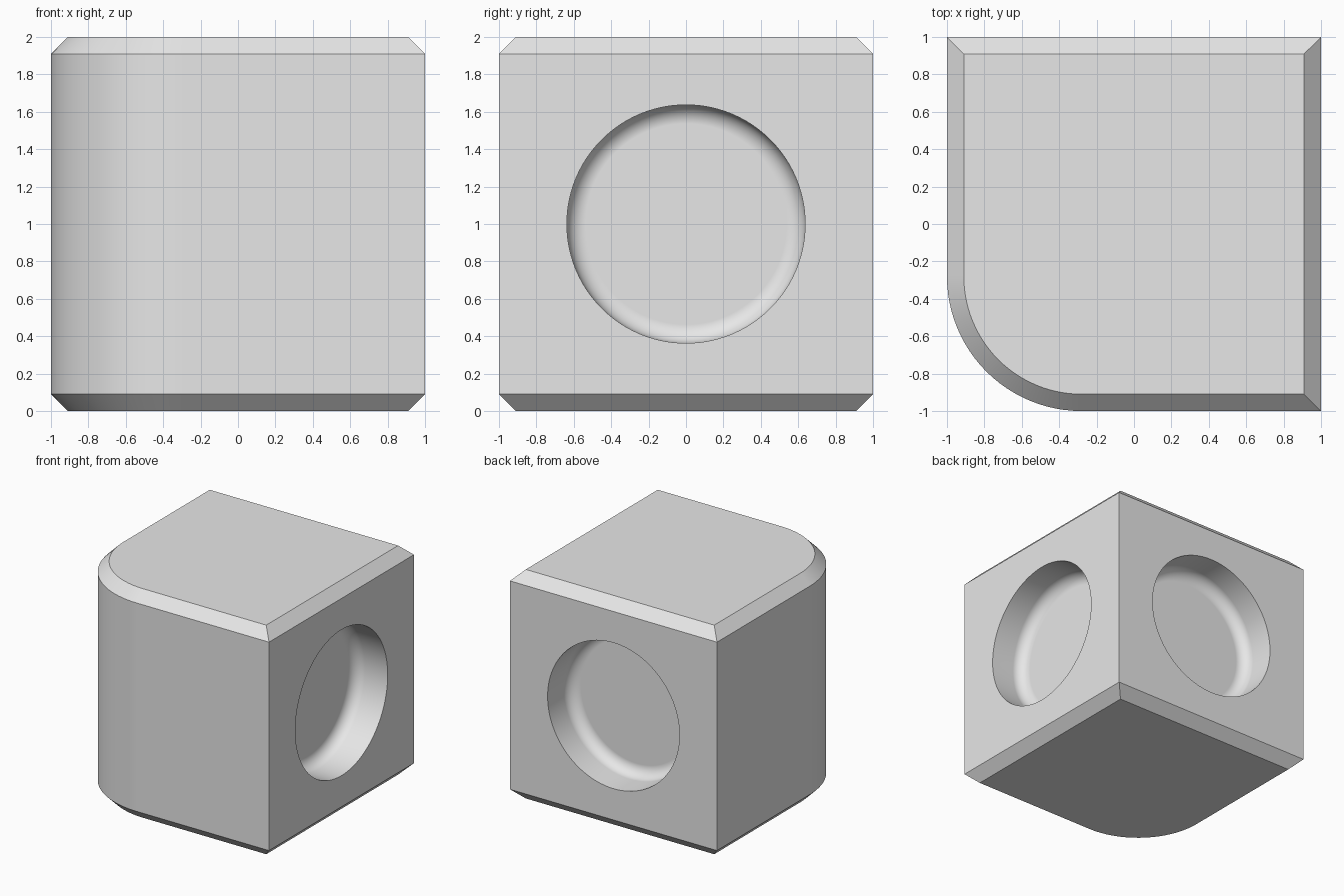
import bpy, bmesh, math
from mathutils import Matrix

CHAMFER = 0.09
CORNER_R = 0.72
HOLE_R, HOLE_DEPTH, FILLET = 0.637, 0.32, 0.1

cube = bpy.data.objects.get("Cube")
if cube:
    bpy.data.objects.remove(cube, do_unlink=True)

grey = bpy.data.materials.new("light_grey")
grey.use_nodes = True
colour = (0.8, 0.8, 0.8, 1)
grey.diffuse_color = colour
grey.node_tree.nodes["Principled BSDF"].inputs["Base Color"].default_value = colour


def loft(name, rings, matrix=Matrix()):
    """Skin a stack of equal-length rings and cap both ends."""
    bm = bmesh.new()
    loops = [[bm.verts.new(p) for p in ring] for ring in rings]
    n = len(loops[0])
    for low, high in zip(loops, loops[1:]):
        for i in range(n):
            j = (i + 1) % n
            bm.faces.new((low[i], low[j], high[j], high[i]))
    bm.faces.new(loops[0][::-1])
    bm.faces.new(loops[-1])
    bm.transform(matrix)
    bmesh.ops.recalc_face_normals(bm, faces=bm.faces)
    mesh = bpy.data.meshes.new(name)
    bm.to_mesh(mesh)
    bm.free()
    mesh.materials.append(grey)
    obj = bpy.data.objects.new(name, mesh)
    bpy.context.collection.objects.link(obj)
    return obj


def outline(inset, z, steps=24):
    """Square with one rounded corner at -x, -y."""
    e = 1 - inset
    c, r = CORNER_R - 1, CORNER_R - inset
    pts = [(e, -e, z), (e, e, z), (-e, e, z)]
    for i in range(steps + 1):
        a = math.pi + math.pi / 2 * i / steps
        pts.append((c + r * math.cos(a), c + r * math.sin(a), z))
    return pts


def circle(r, z, n=96):
    return [(r * math.cos(math.tau * i / n), r * math.sin(math.tau * i / n), z)
            for i in range(n)]


# Block with chamfered top and bottom rims
block = loft("block", [outline(CHAMFER, 0), outline(0, CHAMFER),
                       outline(0, 2 - CHAMFER), outline(CHAMFER, 2)])

# Round recess with a filleted floor, opening along local z
recess = []
for i in range(9):
    a = math.pi / 2 * i / 8
    recess.append(circle(HOLE_R - FILLET + FILLET * math.sin(a),
                         -HOLE_DEPTH + FILLET - FILLET * math.cos(a)))
recess.append(circle(HOLE_R, 0.1))

# Cut the recess into the +x and +y sides
to_left = Matrix.Translation((1, 0, 1)) @ Matrix.Rotation(math.pi / 2, 4, "Y")
to_back = Matrix.Translation((0, 1, 1)) @ Matrix.Rotation(-math.pi / 2, 4, "X")
bpy.ops.object.select_all(action="DESELECT")
bpy.context.view_layer.objects.active = block
block.select_set(True)
for side, matrix in (("left", to_left), ("back", to_back)):
    cutter = loft(side + "_recess_cutter", recess, matrix)
    cutter.hide_render = True
    mod = block.modifiers.new(side + "_recess", "BOOLEAN")
    mod.operation = "DIFFERENCE"
    mod.solver = "EXACT"
    mod.object = cutter
    bpy.ops.object.modifier_apply(modifier=mod.name)
    bpy.data.objects.remove(cutter, do_unlink=True)

# Smooth curves, crisp edges, flat faces kept flat
bpy.ops.object.shade_smooth_by_angle(angle=math.radians(30))
weighted = block.modifiers.new("flat_faces", "WEIGHTED_NORMAL")
weighted.keep_sharp = True
weighted.weight = 100
